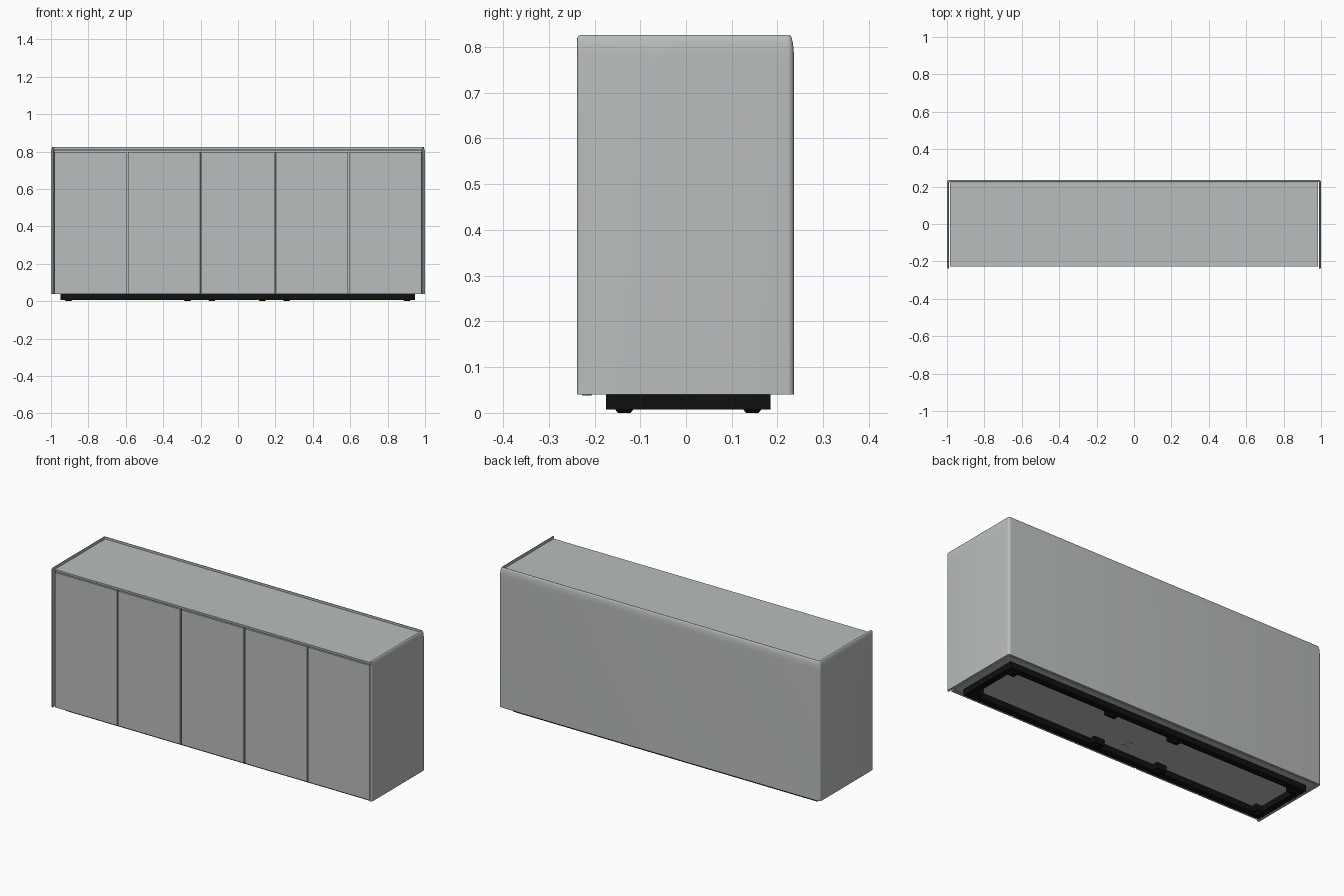
import bpy, bmesh, math

old = bpy.data.objects.get("Cube")
if old:
    bpy.data.objects.remove(old, do_unlink=True)


def material(name, rgb):
    m = bpy.data.materials.new(name)
    m.use_nodes = True
    m.diffuse_color = (*rgb, 1)
    bsdf = m.node_tree.nodes["Principled BSDF"]
    bsdf.inputs["Base Color"].default_value = (*rgb, 1)
    bsdf.inputs["Roughness"].default_value = 0.8
    return m


GREY = material("light_grey", (0.49, 0.515, 0.51))
BLACK = material("plinth_black", (0.005, 0.005, 0.005))


def finish(name, bm, mat):
    bmesh.ops.recalc_face_normals(bm, faces=bm.faces)
    me = bpy.data.meshes.new(name)
    bm.to_mesh(me)
    bm.free()
    me.materials.append(mat)
    ob = bpy.data.objects.new(name, me)
    bpy.context.collection.objects.link(ob)
    return ob


def box(name, x, y, z, mat, bevel=0):
    """Box from (min, max) ranges."""
    bm = bmesh.new()
    bmesh.ops.create_cube(bm, size=1)
    for v in bm.verts:
        for i, (lo, hi) in enumerate((x, y, z)):
            v.co[i] = lo if v.co[i] < 0 else hi
    if bevel:
        bmesh.ops.bevel(bm, geom=bm.edges[:], offset=bevel, segments=1, affect="EDGES")
    return finish(name, bm, mat)


BOTTOM, TOP = 0.04, 0.826
FRONT, BACK = -0.238, 0.236
THICK = 0.012


def wrap_panel():
    """U-shaped padded panel round the sides and back, softly rounded at the top."""
    # cross-section: (inward depth, height)
    soft, drop, steps = 0.010, 0.05, 10
    profile = [(0, BOTTOM)]
    for i in range(steps + 1):
        b = math.pi / 2 * i / steps
        profile.append((soft * (1 - math.cos(b)), TOP - drop + drop * math.sin(b)))
    profile += [(THICK, TOP), (THICK, BOTTOM)]

    # plan stations: (x, y, inward x, inward y, edge inset)
    edge, corner = 0.008, 0.014
    half = []
    for i in range(6):
        a = math.pi / 2 * (1 - i / 5)
        half.append((1, FRONT + edge * (1 - math.sin(a)), -1, 0, edge * (1 - math.cos(a))))
    for i in range(7):
        a = math.pi / 2 * i / 6
        c, s = math.cos(a), math.sin(a)
        half.append((1 - corner * (1 - c), BACK - corner * (1 - s), -c, -s, 0))
    stations = half + [(-x, y, -nx, ny, e) for x, y, nx, ny, e in reversed(half)]

    bm = bmesh.new()
    rings = []
    for x, y, nx, ny, e in stations:
        ring = []
        for d, z in profile:
            d = max(d, e)
            ring.append(bm.verts.new((x + nx * d, y + ny * d, min(z, TOP - e))))
        rings.append(ring)
    n = len(profile)
    for r0, r1 in zip(rings, rings[1:]):
        for i in range(n):
            j = (i + 1) % n
            bm.faces.new((r0[i], r0[j], r1[j], r1[i]))
    bm.faces.new(rings[0])
    bm.faces.new(rings[-1])
    bmesh.ops.remove_doubles(bm, verts=bm.verts, dist=1e-6)
    ob = finish("wrap_panel", bm, GREY)
    bpy.ops.object.select_all(action="DESELECT")
    bpy.context.view_layer.objects.active = ob
    ob.select_set(True)
    bpy.ops.object.shade_smooth_by_angle(angle=math.radians(40))


wrap_panel()

# Cabinet body and top board, with a narrow gap to the wrap panel
HALF = 0.984
box("carcass", (-HALF, HALF), (-0.206, 0.222), (BOTTOM, 0.803), GREY)
box("top_board", (-HALF, HALF), (-0.227, 0.222), (0.803, 0.815), GREY, 0.001)

# Five doors with narrow joints
joints = [-HALF, -0.592, -0.198, 0.198, 0.592, HALF]
for i, (a, b) in enumerate(zip(joints, joints[1:])):
    box(f"door_{i + 1}", (a + 0.003, b - 0.003), (-0.227, -0.206), (0.038, 0.799), GREY, 0.001)

# Black plinth frame
X0, X1, Y0, Y1 = -0.948, 0.946, -0.175, 0.185
RIM = 0.035
PZ = (0.007, BOTTOM)
box("plinth_front", (X0, X1), (Y0, Y0 + RIM), PZ, BLACK)
box("plinth_back", (X0, X1), (Y1 - RIM, Y1), PZ, BLACK)
box("plinth_right", (X0, X0 + RIM), (Y0 + RIM, Y1 - RIM), PZ, BLACK)
box("plinth_left", (X1 - RIM, X1), (Y0 + RIM, Y1 - RIM), PZ, BLACK)


def foot(name, x, y):
    """Low tapered pad under the plinth."""
    bm = bmesh.new()
    bmesh.ops.create_cone(bm, cap_ends=True, segments=20, radius1=0.014, radius2=0.02, depth=0.008)
    bmesh.ops.translate(bm, verts=bm.verts, vec=(x, y, 0.004))
    finish(name, bm, BLACK)


# Mounting blocks inside the frame and the feet beneath them
rows = {"front": (Y0, 1, (-0.906, -0.27, 0.13, 0.904)),
        "back": (Y1, -1, (-0.906, -0.14, 0.26, 0.904))}
for side, (edge, s, xs) in rows.items():
    ya, yb = sorted((edge + s * RIM, edge + s * 0.065))
    for i, x in enumerate(xs):
        box(f"{side}_block_{i + 1}", (x - 0.032, x + 0.032), (ya, yb), PZ, BLACK)
        foot(f"{side}_foot_{i + 1}", x, edge + s * 0.04)

# Small direction arrow on the underside, pointing to the front
bm = bmesh.new()
outline = [(0, -0.04), (0.025, -0.01), (0.012, -0.01), (0.012, 0.035)]
outline += [(-x, y) for x, y in reversed(outline[1:])]
face = bm.faces.new([bm.verts.new((x - 0.02, y - 0.08, BOTTOM)) for x, y in outline])
ext = bmesh.ops.extrude_face_region(bm, geom=[face])
for v in ext["geom"]:
    if isinstance(v, bmesh.types.BMVert):
        v.co.z -= 0.002
finish("underside_arrow", bm, GREY)
